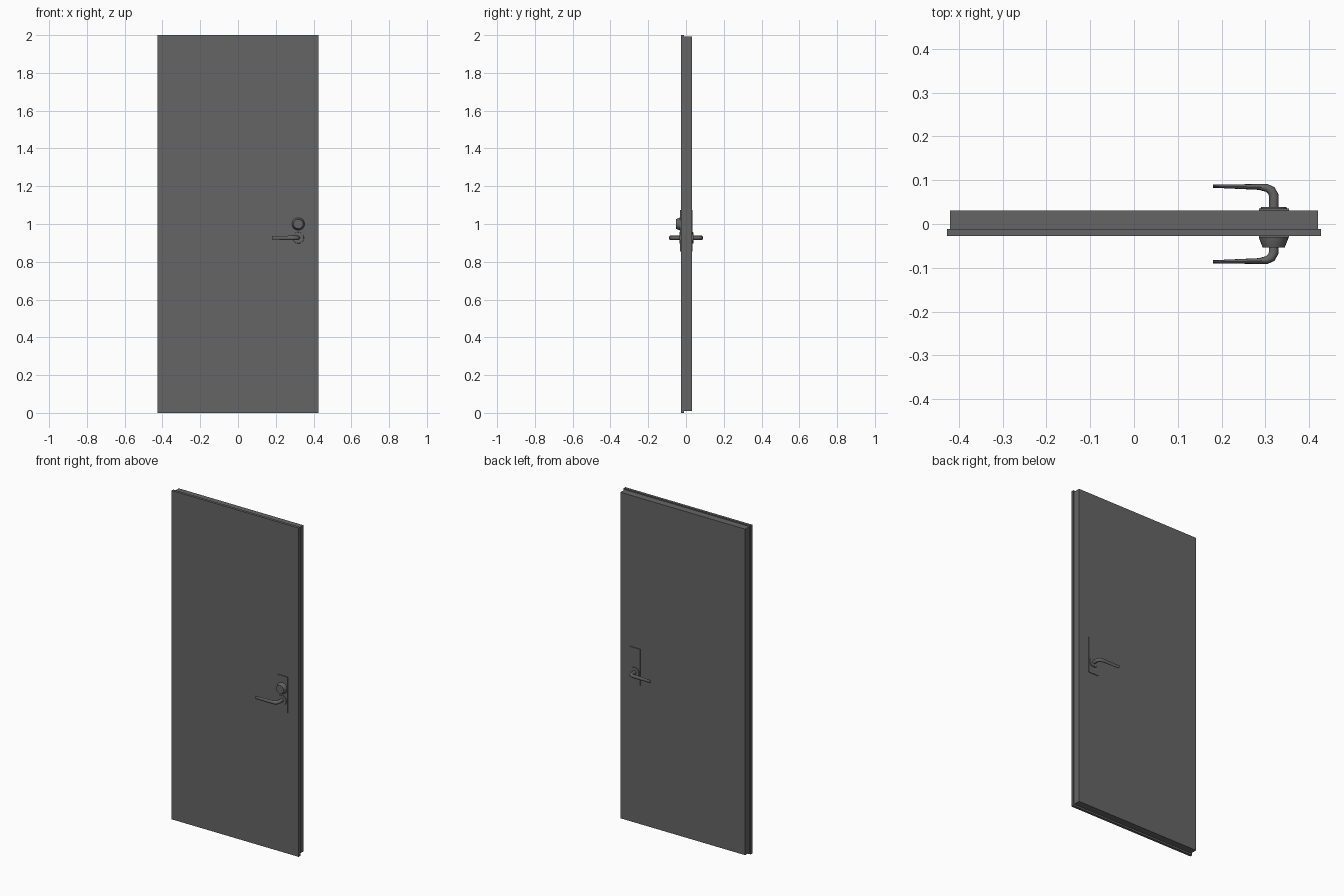
import bpy, bmesh, math
from mathutils import Vector

if "Cube" in bpy.data.objects:
    bpy.data.objects.remove(bpy.data.objects["Cube"])

grey = bpy.data.materials.new("dark grey")
grey.diffuse_color = (0.13, 0.13, 0.13, 1)
grey.use_nodes = True
grey.node_tree.nodes["Principled BSDF"].inputs["Base Color"].default_value = grey.diffuse_color

LX, LZ, KZ = 0.319, 0.927, 1.0      # lock axis, lever height, knob height


def finish(name, bm, smooth=False):
    bmesh.ops.recalc_face_normals(bm, faces=bm.faces)
    me = bpy.data.meshes.new(name)
    bm.to_mesh(me)
    bm.free()
    me.materials.append(grey)
    ob = bpy.data.objects.new(name, me)
    bpy.context.collection.objects.link(ob)
    if smooth:
        bpy.ops.object.select_all(action='DESELECT')
        bpy.context.view_layer.objects.active = ob
        ob.select_set(True)
        bpy.ops.object.shade_smooth_by_angle(angle=math.radians(35))
    return ob


def box(name, x0, x1, y0, y1, z0, z1):
    bm = bmesh.new()
    bmesh.ops.create_cube(bm, size=1)
    for v in bm.verts:
        v.co = ((x0 + x1) / 2 + v.co.x * (x1 - x0),
                (y0 + y1) / 2 + v.co.y * (y1 - y0),
                (z0 + z1) / 2 + v.co.z * (z1 - z0))
    return finish(name, bm)


def skin(name, rings):
    bm = bmesh.new()
    loops = [[bm.verts.new(p) for p in r] for r in rings]
    n = len(loops[0])
    for a, b in zip(loops, loops[1:]):
        for i in range(n):
            j = (i + 1) % n
            bm.faces.new((a[i], a[j], b[j], b[i]))
    bm.faces.new(loops[0])
    bm.faces.new(loops[-1])
    return finish(name, bm, True)


def turned(name, z, profile, n=24):
    # profile of (y, radius) spun about an axis along y
    return skin(name, [[Vector((LX + r * math.cos(2 * math.pi * i / n), y,
                                z + r * math.sin(2 * math.pi * i / n)))
                        for i in range(n)] for y, r in profile])


def lever(name, side, n=12):
    # x, y, half thickness, half height along the bent handle
    path = [(LX, .034, .011, .011), (LX, .066, .011, .011),
            (.3135, .0765, .0105, .011), (.303, .0825, .009, .011),
            (.285, .0845, .0065, .011), (.18, .0865, .0037, .010)]
    rings = []
    for k, (x, y, t, h) in enumerate(path):
        a, b = path[max(k - 1, 0)], path[min(k + 1, len(path) - 1)]
        d = Vector((b[0] - a[0], b[1] - a[1], 0)).normalized()
        s = Vector((d.y, -d.x, 0))
        ring = []
        for i in range(n):
            q = 2 * math.pi * i / n
            p = Vector((x, y, LZ)) + s * t * math.cos(q) + Vector((0, 0, h * math.sin(q)))
            p.y *= side
            ring.append(p)
        rings.append(ring)
    return skin(name, rings)


# door leaf with its overlapping front lip
box("door_front_panel", -.427, .427, -.027, -.011, 0, 2)
box("door_core", -.42, .42, -.011, .031, .01, 1.993)

# lock plates, rosettes and levers on both sides
for side, tag, face in ((-1, "front", -.027), (1, "back", .031)):
    ys = sorted((face - side * .001, face + side * .004))
    box(tag + "_lock_plate", .285, .354, ys[0], ys[1], .855, 1.075)
    turned(tag + "_rosette", LZ, [(face, .031), (face + side * .008, .029)])
    lever(tag + "_lever", side)

# tapered lock knob on the front
turned("lock_knob", KZ, [(-.027, .034), (-.034, .033), (-.054, .025)])
